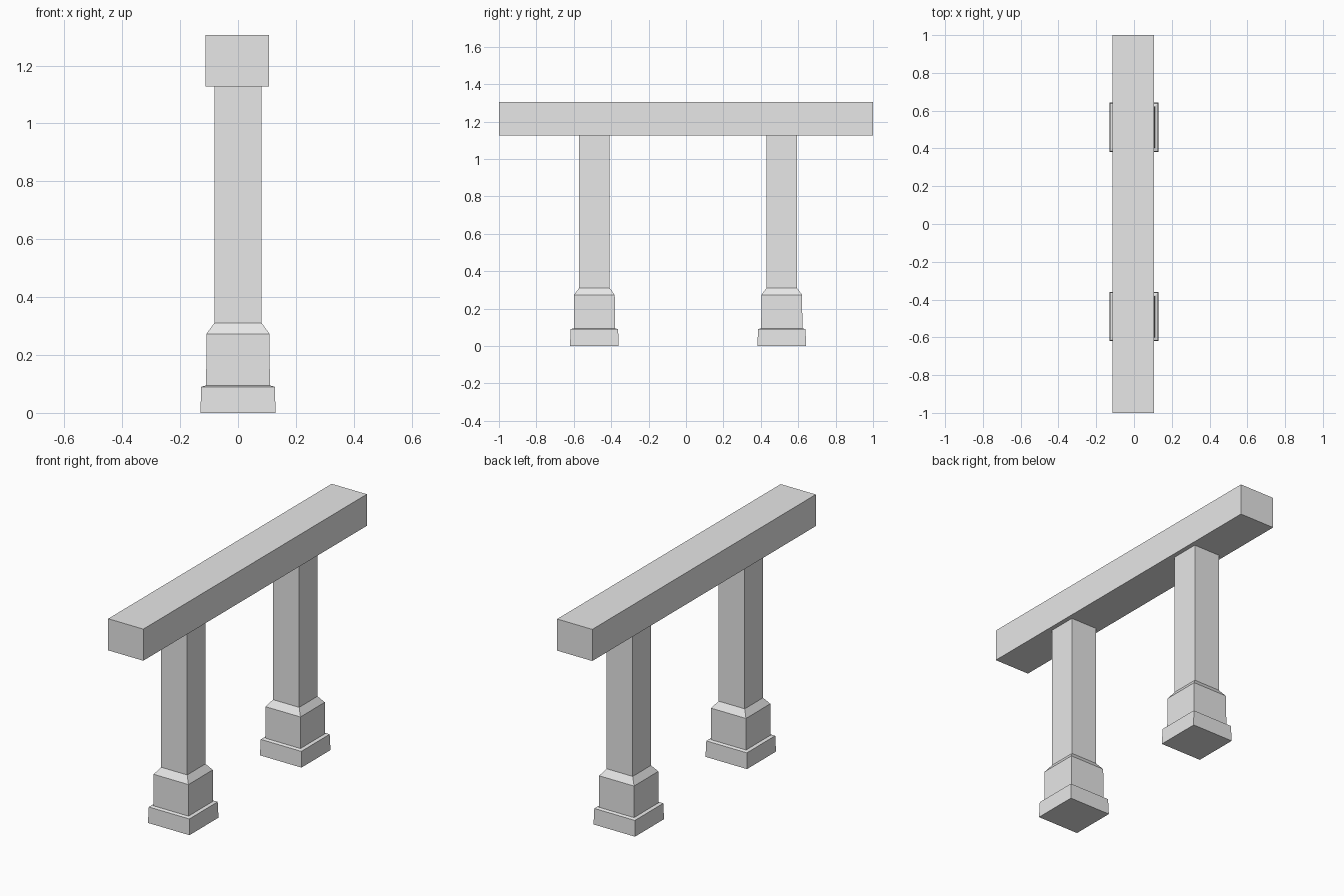
import bpy
import bmesh

if "Cube" in bpy.data.objects:
    bpy.data.objects.remove(bpy.data.objects["Cube"], do_unlink=True)

# Single plain grey
grey = bpy.data.materials.new("plain_grey")
grey.use_nodes = True
grey.diffuse_color = (0.8, 0.8, 0.8, 1)
grey.node_tree.nodes["Principled BSDF"].inputs["Base Color"].default_value = (0.8, 0.8, 0.8, 1)


def square_stack(name, levels, location):
    """Closed solid through rectangular rings given as (half_x, half_y, z)."""
    bm = bmesh.new()
    rings = []
    for hx, hy, z in levels:
        corners = [(-hx, -hy), (hx, -hy), (hx, hy), (-hx, hy)]
        rings.append([bm.verts.new((x, y, z)) for x, y in corners])
    bm.faces.new(rings[0][::-1])
    bm.faces.new(rings[-1])
    for low, high in zip(rings, rings[1:]):
        for i in range(4):
            j = (i + 1) % 4
            bm.faces.new((low[i], low[j], high[j], high[i]))
    bmesh.ops.recalc_face_normals(bm, faces=bm.faces)
    mesh = bpy.data.meshes.new(name)
    bm.to_mesh(mesh)
    bm.free()
    mesh.materials.append(grey)
    obj = bpy.data.objects.new(name, mesh)
    obj.location = location
    bpy.context.collection.objects.link(obj)
    return obj


# Column outline: foot, plinth, sloped shoulder, shaft
profile = [(0.13, 0), (0.127, 0.09), (0.11, 0.095), (0.109, 0.273),
           (0.082, 0.31), (0.082, 1.127)]
column_levels = [(h, h, z) for h, z in profile]
for side, y in (("front", -0.49), ("back", 0.512)):
    square_stack(side + "_column", column_levels, (0, y, 0))

# Long beam across both columns
square_stack("top_beam", [(0.11, 1, 1.127), (0.11, 1, 1.306)], (-0.003, 0, 0))
